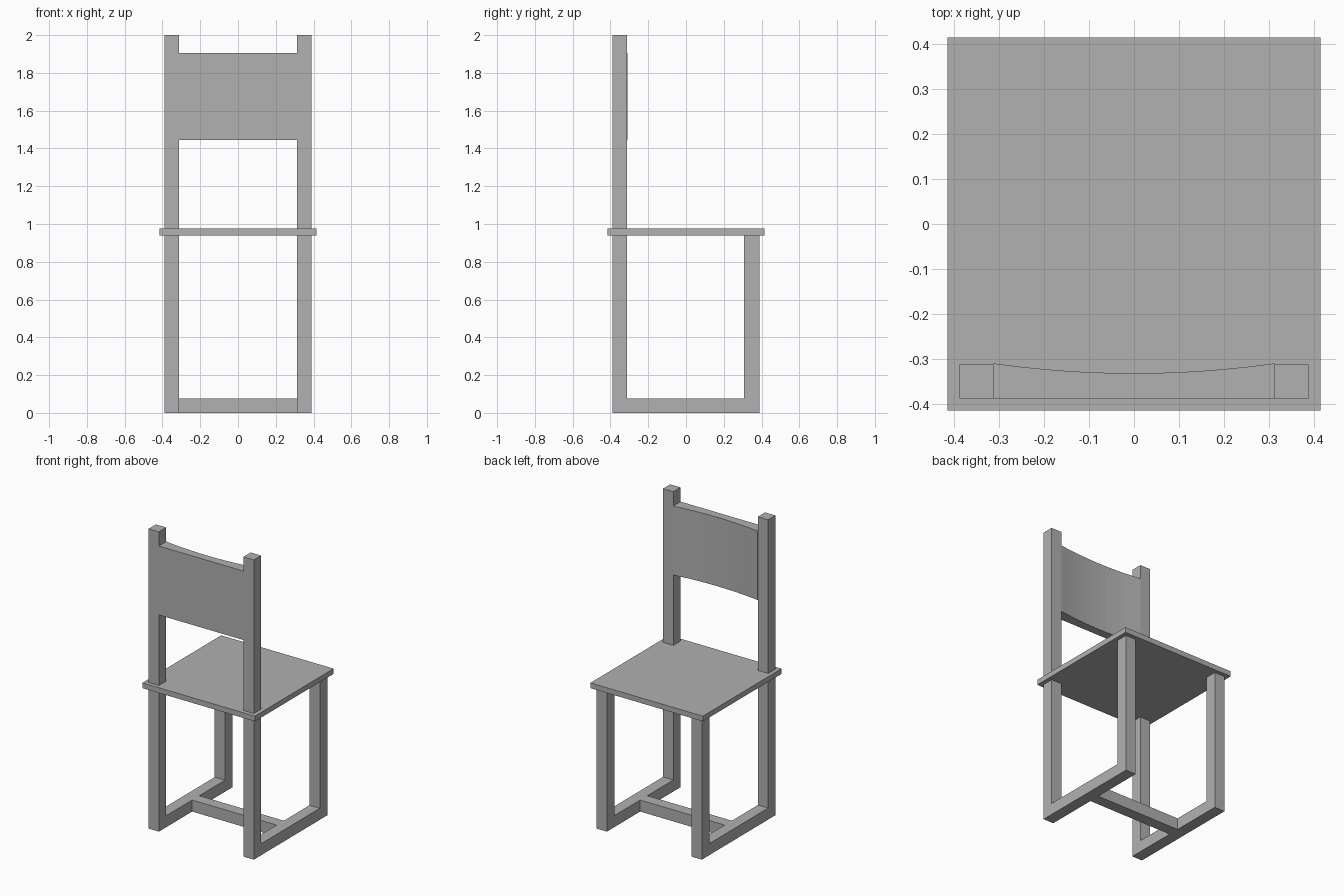
import bpy
import bmesh

cube = bpy.data.objects.get("Cube")
if cube:
    bpy.data.objects.remove(cube, do_unlink=True)

grey = bpy.data.materials.new("plain_grey")
grey.use_nodes = True
GREY = (0.44, 0.44, 0.44, 1)
grey.diffuse_color = GREY
grey.node_tree.nodes["Principled BSDF"].inputs["Base Color"].default_value = GREY

OUT, IN = 0.388, 0.312        # outer and inner faces of the posts
SEAT_LOW, SEAT_TOP = 0.94, 0.975
RAIL = 0.077


def prism(name, outline, z0, z1):
    """Extrude an outline in plan from z0 up to z1."""
    bm = bmesh.new()
    face = bm.faces.new([bm.verts.new((x, y, z0)) for x, y in outline])
    top = bmesh.ops.extrude_face_region(bm, geom=[face])["geom"]
    for v in top:
        if isinstance(v, bmesh.types.BMVert):
            v.co.z = z1
    bmesh.ops.recalc_face_normals(bm, faces=bm.faces)
    mesh = bpy.data.meshes.new(name)
    bm.to_mesh(mesh)
    bm.free()
    mesh.materials.append(grey)
    obj = bpy.data.objects.new(name, mesh)
    bpy.context.collection.objects.link(obj)
    return obj


def box(name, x0, x1, y0, y1, z0, z1):
    return prism(name, [(x0, y0), (x1, y0), (x1, y1), (x0, y1)], z0, z1)


def side_frame(name, x0, x1):
    """U-shaped base frame: two legs joined by a floor rail, as one solid."""
    bm = bmesh.new()
    profile = [(-OUT, 0), (OUT, 0), (OUT, SEAT_LOW), (IN - 0.004, SEAT_LOW),
               (IN - 0.004, RAIL), (-IN, RAIL), (-IN, SEAT_LOW), (-OUT, SEAT_LOW)]
    face = bm.faces.new([bm.verts.new((x0, y, z)) for y, z in profile])
    for v in bmesh.ops.extrude_face_region(bm, geom=[face])["geom"]:
        if isinstance(v, bmesh.types.BMVert):
            v.co.x = x1
    bmesh.ops.recalc_face_normals(bm, faces=bm.faces)
    mesh = bpy.data.meshes.new(name)
    bm.to_mesh(mesh)
    bm.free()
    mesh.materials.append(grey)
    bpy.context.collection.objects.link(bpy.data.objects.new(name, mesh))


# Base frames and back posts on both sides
for side, x0, x1 in (("left", IN, OUT), ("right", -OUT, -IN)):
    side_frame(side + "_leg_frame", x0, x1)
    box(side + "_back_post", x0, x1, -OUT, -IN, SEAT_TOP, 2)

# Floor crossbar and seat
box("crossbar", -IN, IN, -0.038, 0.038, 0, RAIL)
box("seat", -0.415, 0.415, -0.415, 0.415, SEAT_LOW, SEAT_TOP)

# Backrest: flat outside, gently hollowed on the seat side
STEPS = 12
curve = []
for i in range(STEPS + 1):
    t = 1 - 2 * i / STEPS
    curve.append((IN * t, -0.332 + 0.022 * t * t))
prism("backrest", [(-IN, -OUT), (IN, -OUT)] + curve, 1.445, 1.905)
